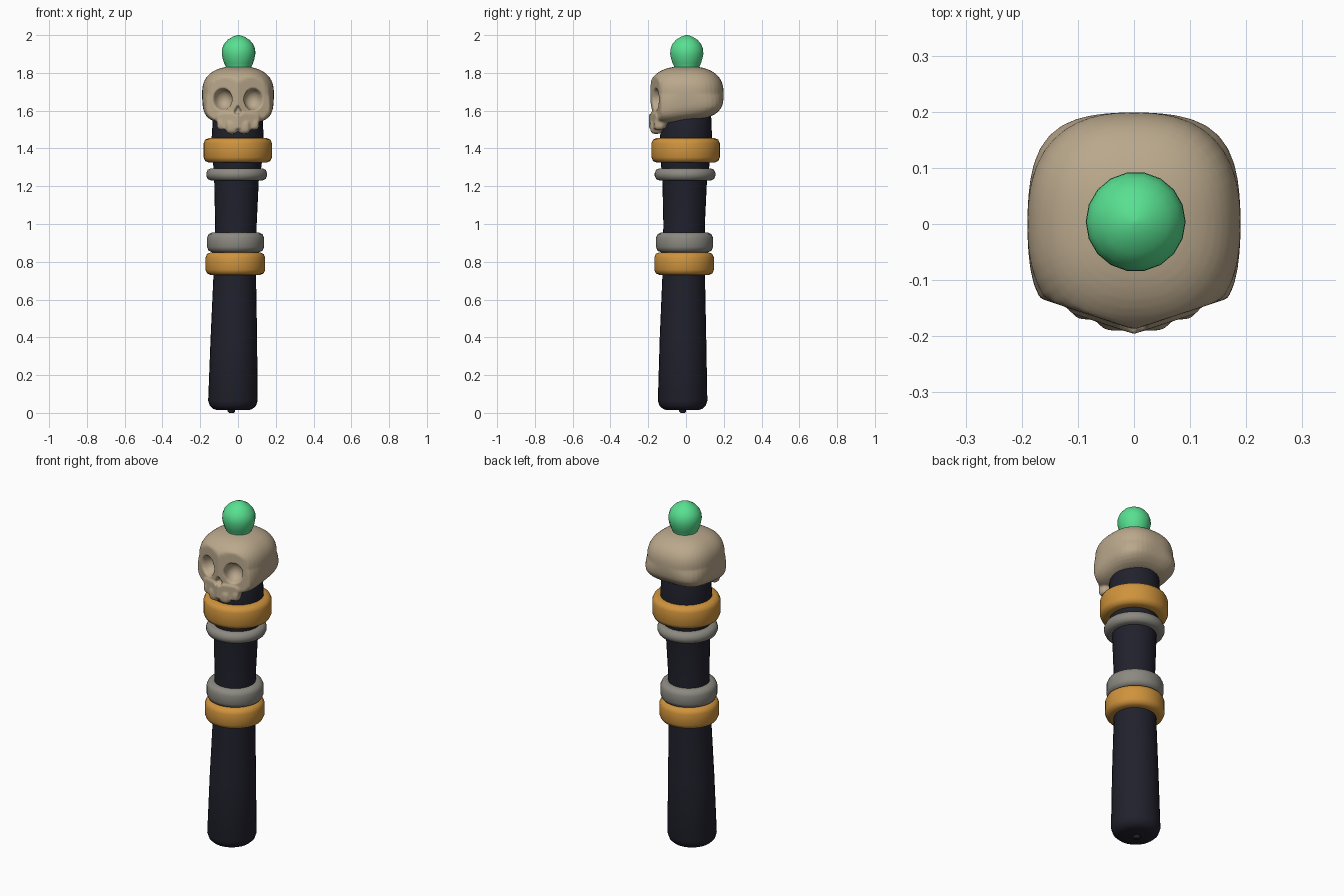
import bpy, bmesh, math
from mathutils import Vector, Matrix

if "Cube" in bpy.data.objects:
    bpy.data.objects.remove(bpy.data.objects["Cube"])


def material(name, rgb):
    lin = [((c / 255 + 0.055) / 1.055) ** 2.4 for c in rgb]
    m = bpy.data.materials.new(name)
    m.diffuse_color = (*lin, 1)
    m.use_nodes = True
    m.node_tree.nodes["Principled BSDF"].inputs["Base Color"].default_value = m.diffuse_color
    return m


DARK = material("dark wood", (33, 33, 45))
GOLD = material("gold", (207, 147, 60))
GREY = material("grey metal", (140, 137, 129))
BONE = material("bone", (186, 168, 140))
GREEN = material("green gem", (88, 224, 145))


def select(ob):
    bpy.ops.object.select_all(action='DESELECT')
    ob.select_set(True)
    bpy.context.view_layer.objects.active = ob


def finish(name, bm, mat, angle=45):
    bm.normal_update()
    bmesh.ops.recalc_face_normals(bm, faces=bm.faces[:])
    me = bpy.data.meshes.new(name)
    bm.to_mesh(me)
    bm.free()
    ob = bpy.data.objects.new(name, me)
    bpy.context.collection.objects.link(ob)
    me.materials.append(mat)
    select(ob)
    bpy.ops.object.shade_smooth_by_angle(angle=math.radians(angle))
    return ob


def lathe(name, rows, mat, sides=32):
    """Stack of circles (z, radius, centre x, centre y), capped at both ends."""
    bm = bmesh.new()
    loops = [[bm.verts.new((cx + r * math.cos(2 * math.pi * i / sides),
                            cy + r * math.sin(2 * math.pi * i / sides), z))
              for i in range(sides)] for z, r, cx, cy in rows]
    for a, b in zip(loops, loops[1:]):
        for i in range(sides):
            j = (i + 1) % sides
            bm.faces.new((a[i], a[j], b[j], b[i]))
    bm.faces.new(loops[0])
    bm.faces.new(loops[-1])
    return finish(name, bm, mat)


def ring(name, z0, z1, r, cx, cy, mat):
    b = min(0.028, (z1 - z0) * 0.4)
    prof = [(z0, 0.09), (z0, r - b), (z0 + b * .3, r - b * .3), (z0 + b, r),
            (z1 - b, r), (z1 - b * .3, r - b * .3), (z1, r - b), (z1, 0.09)]
    return lathe(name, [(z, q, cx, cy) for z, q in prof], mat, 40)


def blob(bm, centre, radii, power=2.0, low_power=None, shape=None):
    """Add a superellipsoid, optionally squarer below and reshaped by a function."""
    for v in bmesh.ops.create_uvsphere(bm, u_segments=48, v_segments=32, radius=1)["verts"]:
        n = power
        if low_power and v.co.z < 0:
            n += (low_power - power) * min(1, -2 * v.co.z)
        t = sum(abs(c) ** n for c in v.co) ** (-1 / n)
        v.co = Vector(c * t * r for c, r in zip(v.co, radii)) + Vector(centre)
        if shape:
            shape(v.co)


# handle with slight lean
lathe("handle", [(.015, .085, -.027, -.018), (.022, .105, -.027, -.018),
                 (.038, .122, -.027, -.018), (.065, .131, -.027, -.018),
                 (.4, .123, -.022, -.016), (.75, .112, -.017, -.012),
                 (1.0, .110, -.011, -.010), (1.23, .118, -.008, -.007),
                 (1.31, .128, -.003, -.004), (1.45, .138, -.002, 0),
                 (1.56, .132, -.001, .002), (1.63, .115, 0, .004)], DARK, 28)
lathe("foot_nub", [(0, .012, -.035, -.018), (.008, .02, -.035, -.018),
                   (.03, .02, -.035, -.018)], DARK, 10)

# collar rings
ring("lower_gold_ring", .73, .85, .158, -.014, -.010, GOLD)
ring("lower_grey_ring", .85, .955, .151, -.013, -.008, GREY)
ring("upper_grey_ring", 1.23, 1.295, .161, -.007, -.005, GREY)
ring("upper_gold_ring", 1.325, 1.455, .181, -.001, -.002, GOLD)


# skull: cranium with wedge-shaped face, then jaw and teeth
def face_shape(co):
    if co.z < 1.685:
        co.z += 0.13 * (co.y - 0.02) * min(1, (1.685 - co.z) / 0.1)
    co.y = max(co.y, -0.188 + 0.33 * abs(co.x))


def jaw_shape(co):
    co.x *= 1 + (co.z - 1.53) * 1.6
    co.y = max(co.y, -0.196 + 0.33 * abs(co.x))


bm = bmesh.new()
blob(bm, (0, 0, 1.69), (.190, .199, .145), 2.5, 3.6, face_shape)
blob(bm, (0, -.15, 1.545), (.110, .055, .045), 4, None, jaw_shape)
for s in (-1, 1):
    blob(bm, (s * .032, -.157, 1.515), (.033, .033, .038), 3)
    blob(bm, (s * .085, -.142, 1.528), (.026, .028, .03), 3)
skull = finish("skull", bm, BONE)
m = skull.modifiers.new("merge", 'REMESH')
m.mode, m.voxel_size, m.use_smooth_shade = 'VOXEL', .005, True
m = skull.modifiers.new("relax", 'SMOOTH')
m.factor, m.iterations = .5, 4
select(skull)
for m in list(skull.modifiers):
    bpy.ops.object.modifier_apply(modifier=m.name)

# press eye sockets and nose into the face: centre, radii, turn
hollows = [((0, -.185, 1.607), (.012, .025, .018), 0)]
for s in (-1, 1):
    hollows += [((s * .081, -.158, 1.66), (.050, .058, .056), s * .32),
                ((s * .009, -.185, 1.595), (.011, .025, .014), 0)]
for centre, radii, turn in hollows:
    rot = Matrix.Rotation(turn, 3, 'Z')
    for v in skull.data.vertices:
        p = rot.transposed() @ (v.co - Vector(centre))
        d = 1 - (p.x / radii[0]) ** 2 - (p.z / radii[2]) ** 2
        if d > 0 and p.y < radii[1] * math.sqrt(d) and v.co.y < 0:
            p.y = radii[1] * math.sqrt(d)
            v.co = rot @ p + Vector(centre)
m = skull.modifiers.new("relax", 'SMOOTH')
m.factor, m.iterations = .5, 3
bpy.ops.object.modifier_apply(modifier=m.name)
skull.data.materials.clear()
skull.data.materials.append(BONE)
for p in skull.data.polygons:
    p.material_index = 0
    p.use_smooth = True

# gem on top
gem = [(1.80, .064), (1.83, .066), (1.85, .076), (1.875, .084), (1.90, .089),
       (1.925, .088), (1.95, .079), (1.975, .058), (1.992, .030), (2.0, .006)]
lathe("gem", [(z, r, .003, .004) for z, r in gem], GREEN, 18)
